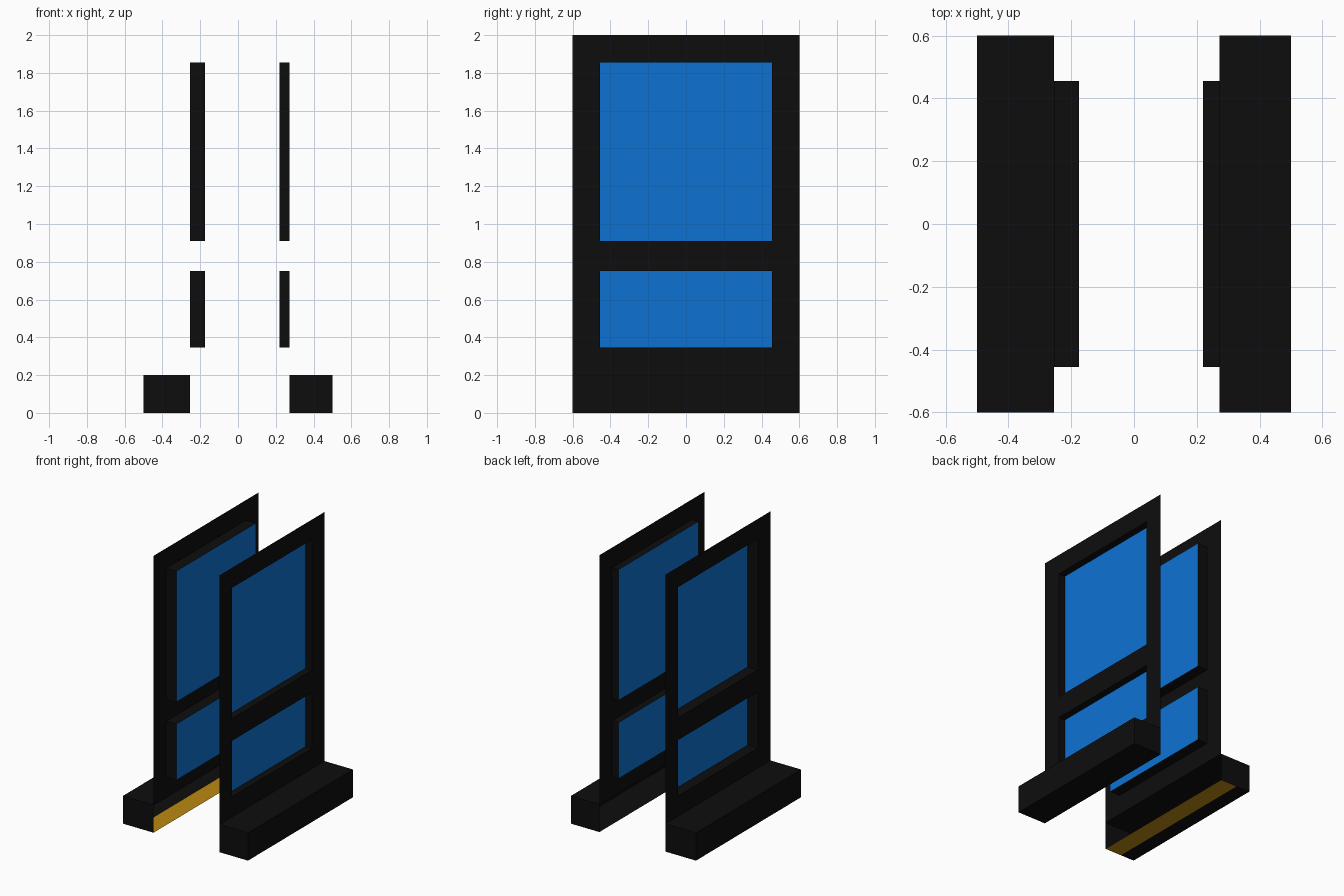
import bpy
import bmesh

cube = bpy.data.objects.get("Cube")
if cube:
    bpy.data.objects.remove(cube, do_unlink=True)


def make_material(name, rgb):
    mat = bpy.data.materials.new(name)
    mat.use_nodes = True
    mat.diffuse_color = (*rgb, 1)
    mat.node_tree.nodes["Principled BSDF"].inputs["Base Color"].default_value = (*rgb, 1)
    return mat


BLACK = make_material("frame black", (0.004, 0.004, 0.004))
BLUE = make_material("pane blue", (0.004, 0.17, 0.65))
ORANGE = make_material("strip orange", (0.5, 0.25, 0.006))

HALF_DEPTH, HEIGHT, BASE_TOP = 0.6, 2.0, 0.2
PANE_HALF = 0.455
ROWS = [BASE_TOP, 0.345, 0.75, 0.91, 1.855, HEIGHT]
COLUMNS = [-HALF_DEPTH, -PANE_HALF, PANE_HALF, HALF_DEPTH]


def finish(bm, name, materials):
    mesh = bpy.data.meshes.new(name)
    bm.to_mesh(mesh)
    bm.free()
    for mat in materials:
        mesh.materials.append(mat)
    obj = bpy.data.objects.new(name, mesh)
    bpy.context.collection.objects.link(obj)
    return obj


def build_panel(name, x, recess_x):
    """Thin sheet with two panes pushed in towards the middle."""
    bm = bmesh.new()
    grid = [[bm.verts.new((x, y, z)) for y in COLUMNS] for z in ROWS]
    panes = []
    for r in range(len(ROWS) - 1):
        for c in range(len(COLUMNS) - 1):
            loop = [grid[r][c], grid[r][c + 1], grid[r + 1][c + 1], grid[r + 1][c]]
            face = bm.faces.new(loop if x > 0 else loop[::-1])
            if c == 1 and r in (1, 3):
                panes.append(face)
    for pane in panes:
        new = bmesh.ops.extrude_discrete_faces(bm, faces=[pane])["faces"][0]
        new.material_index = 1
        for v in new.verts:
            v.co.x = recess_x
    finish(bm, name, [BLACK, BLUE])


def build_base(name, inner_x, outer_x, strip_x=None):
    """Long foot, open on the inner side, with an optional floor strip."""
    bm = bmesh.new()
    bmesh.ops.create_cube(bm, size=1)
    for v in bm.verts:
        v.co.x = (inner_x + outer_x) / 2 + v.co.x * abs(outer_x - inner_x)
        v.co.y *= 2 * HALF_DEPTH
        v.co.z = (v.co.z + 0.5) * BASE_TOP
    inner = [f for f in bm.faces if abs(f.calc_center_median().x - inner_x) < 0.001]
    bmesh.ops.delete(bm, geom=inner, context="FACES_ONLY")
    if strip_x is not None:
        bmesh.ops.bisect_plane(bm, geom=bm.verts[:] + bm.edges[:] + bm.faces[:],
                               plane_co=(strip_x, 0, 0), plane_no=(1, 0, 0))
        for f in bm.faces:
            centre = f.calc_center_median()
            if centre.z < 0.001 and centre.x > strip_x:
                f.material_index = 1
    finish(bm, name, [BLACK, ORANGE])


# Left side
build_panel("left_panel", 0.272, 0.22)
build_base("left_base", 0.272, 0.5)

# Right side, with deeper panes and a coloured floor strip
build_panel("right_panel", -0.255, -0.175)
build_base("right_base", -0.255, -0.5, strip_x=-0.39)
